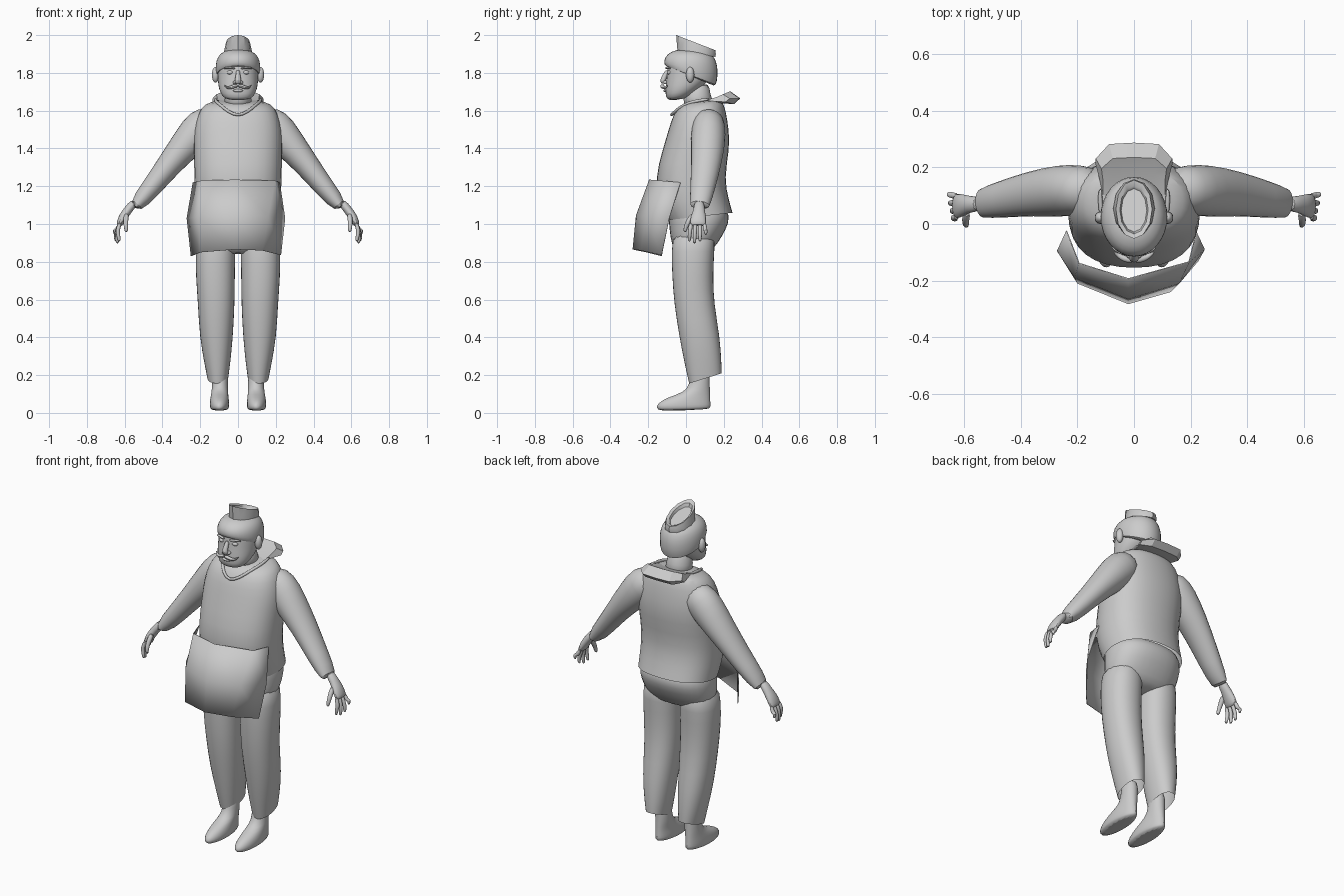
import bpy, bmesh, math
from mathutils import Vector

grey = bpy.data.materials.new("light_grey")
grey.diffuse_color = (0.6, 0.6, 0.6, 1)
SEG = 16


def finish(name, bm, subsurf=1, thick=0, angle=50):
    """Turn a bmesh into a shaded object."""
    bmesh.ops.recalc_face_normals(bm, faces=bm.faces)
    me = bpy.data.meshes.new(name)
    bm.to_mesh(me)
    bm.free()
    me.materials.append(grey)
    ob = bpy.data.objects.new(name, me)
    bpy.context.collection.objects.link(ob)
    if thick:
        ob.modifiers.new("thickness", 'SOLIDIFY').thickness = thick
    if subsurf:
        m = ob.modifiers.new("smooth", 'SUBSURF')
        m.levels = m.render_levels = subsurf
    bpy.ops.object.select_all(action='DESELECT')
    bpy.context.view_layer.objects.active = ob
    ob.select_set(True)
    bpy.ops.object.shade_smooth_by_angle(angle=math.radians(angle))
    return ob


def skin(name, rings, caps=(True, True), **kw):
    """Bridge closed rings of points into a surface."""
    bm = bmesh.new()
    vs = [[bm.verts.new(p) for p in r] for r in rings]
    n = len(vs[0])
    for a, b in zip(vs, vs[1:]):
        for i in range(n):
            j = (i + 1) % n
            bm.faces.new((a[i], a[j], b[j], b[i]))
    for cap, ring in zip(caps, (vs[0], vs[-1])):
        if cap:
            bm.faces.new(ring)
    return finish(name, bm, **kw)


def stack(name, levels, power=1.0, segs=SEG, **kw):
    """Rings given as (centre x, half width, front y, front z, back y, back z)."""
    rings = []
    for cx, hx, yf, zf, yb, zb in levels:
        ring = []
        for i in range(segs):
            a = 2 * math.pi * i / segs
            c, s = math.cos(a), math.sin(a)
            c = math.copysign(abs(c) ** power, c)
            s = math.copysign(abs(s) ** power, s)
            t = (s + 1) / 2
            ring.append((cx + hx * c, yf + (yb - yf) * t, zf + (zb - zf) * t))
        rings.append(ring)
    return skin(name, rings, **kw)


def limb(name, pts, side=1, ref=(0, 1, 0), segs=10, **kw):
    """Tube along points (x, y, z, radius across, radius along ref)."""
    P = [Vector((p[0] * side, p[1], p[2])) for p in pts]
    rings = []
    for i, p in enumerate(P):
        d = (P[min(i + 1, len(P) - 1)] - P[max(i - 1, 0)]).normalized()
        u = d.cross(Vector(ref)).normalized()
        v = u.cross(d)
        ring = []
        for k in range(segs):
            a = 2 * math.pi * k / segs
            ring.append(p + u * pts[i][3] * math.cos(a) + v * pts[i][4] * math.sin(a))
        rings.append(ring)
    return skin(name, rings, **kw)


def ball(name, loc, size, segs=14):
    bm = bmesh.new()
    bmesh.ops.create_uvsphere(bm, u_segments=segs, v_segments=8, radius=1)
    for v in bm.verts:
        v.co = Vector([c * s + l for c, s, l in zip(v.co, size, loc)])
    return finish(name, bm, subsurf=0)


# sweater body
stack("sweater", [
    (0, .225, -.10, 1.02, .25, 1.06), (0, .232, -.145, 1.10, .23, 1.13),
    (0, .235, -.17, 1.24, .205, 1.24), (0, .24, -.125, 1.40, .235, 1.40),
    (0, .24, -.095, 1.50, .23, 1.50), (0, .215, -.07, 1.58, .215, 1.59),
    (0, .185, -.035, 1.625, .20, 1.645), (0, .11, .005, 1.645, .17, 1.665)],
    power=.85, caps=(False, True))

# seat of the trousers
stack("trouser_seat", [
    (0, .16, -.04, .83, .13, .85), (0, .21, -.08, .89, .165, .89),
    (0, .222, -.09, .97, .215, .97), (0, .222, -.095, 1.03, .24, 1.04),
    (0, .21, -.10, 1.10, .20, 1.12)], power=.85)

for side, word in ((-1, "right"), (1, "left")):
    # trouser leg
    stack(word + "_trouser_leg", [
        (side * .107, .056, .015, .155, .19, .21), (side * .109, .068, -.005, .24, .19, .26),
        (side * .115, .09, -.037, .40, .182, .40), (side * .115, .099, -.065, .58, .15, .58),
        (side * .12, .105, -.075, .72, .145, .72), (side * .12, .108, -.08, .86, .152, .86),
        (side * .115, .10, -.07, .97, .16, .97)], power=.9, caps=(False, True))
    # foot
    stack(word + "_foot", [
        (side * .098, .044, -.145, .008, .125, .018), (side * .098, .052, -.16, .025, .134, .03),
        (side * .098, .053, -.155, .05, .132, .06), (side * .098, .048, -.10, .082, .13, .09),
        (side * .096, .044, -.01, .11, .128, .125), (side * .095, .042, .02, .15, .126, .16),
        (side * .095, .044, .03, .26, .13, .26)])
    # sleeve
    limb(word + "_sleeve", [
        (.12, .12, 1.565, .075, .075), (.19, .12, 1.52, .105, .092),
        (.262, .117, 1.435, .09, .095), (.36, .108, 1.32, .068, .082),
        (.46, .088, 1.19, .055, .068), (.553, .07, 1.08, .043, .052),
        (.54, .07, 1.095, .03, .036)], side, segs=14)
    # palm and wrist
    limb(word + "_palm", [
        (.545, .07, 1.12, .024, .03), (.582, .07, 1.075, .024, .03),
        (.607, .066, 1.04, .025, .043), (.625, .063, 1.005, .02, .046),
        (.632, .063, .99, .013, .042)], side)
    # fingers, from front to back
    for k, (y, yt, xt, zt) in enumerate(((.026, .018, .628, .905), (.05, .045, .637, .895),
                                         (.074, .074, .645, .905), (.097, .105, .651, .94))):
        limb(f"{word}_finger_{k + 1}", [
            (.622, y, 1.01, .012, .012), (.64, (y + yt) / 2, .965, .012, .012),
            (xt + .004, yt, zt + .03, .011, .011), (xt, yt, zt, .008, .008)], side, segs=8)
    limb(word + "_thumb", [
        (.59, .045, 1.055, .016, .018), (.595, .012, 1.015, .014, .015),
        (.593, -.003, .98, .012, .012), (.591, -.006, .955, .008, .008)], side, segs=8)

    # ear, eye, brow and moustache half
    ball(word + "_ear", (side * .119, .022, 1.79), (.02, .022, .042))
    ball(word + "_eye", (side * .042, -.087, 1.802), (.018, .014, .011))
    limb(word + "_brow", [
        (.014, -.104, 1.822, .006, .008), (.045, -.103, 1.83, .008, .009),
        (.08, -.08, 1.823, .004, .006)], side, segs=8)
    limb(word + "_moustache", [
        (0, -.124, 1.733, .008, .012), (.02, -.127, 1.73, .012, .013),
        (.045, -.118, 1.72, .009, .011), (.062, -.106, 1.723, .006, .007),
        (.072, -.098, 1.736, .002, .003)], side, segs=8)

# neck
stack("neck", [(0, .085, -.01, 1.60, .16, 1.64), (0, .068, -.015, 1.66, .125, 1.68),
               (0, .068, -.02, 1.72, .13, 1.76)])

# head
stack("head", [
    (0, .055, -.088, 1.652, -.01, 1.662), (0, .085, -.108, 1.668, .03, 1.68),
    (0, .104, -.112, 1.71, .08, 1.72), (0, .109, -.106, 1.76, .125, 1.76),
    (0, .111, -.102, 1.81, .145, 1.81), (0, .11, -.10, 1.85, .15, 1.85),
    (0, .085, -.07, 1.90, .12, 1.90)], power=.9)

# nose and lower lip
limb("nose", [(0, -.095, 1.815, .012, .012), (0, -.112, 1.785, .014, .012),
              (0, -.124, 1.76, .017, .02), (0, -.118, 1.742, .012, .018)],
     ref=(1, 0, 0), segs=10)
for s in (-1, 1):
    ball("nostril", (s * .016, -.108, 1.75), (.011, .014, .01))
ball("lower_lip", (0, -.108, 1.706), (.028, .012, .008))

# hair
stack("hair", [
    (0, .108, -.095, 1.84, .14, 1.735), (0, .118, -.112, 1.835, .162, 1.725),
    (0, .122, -.121, 1.855, .172, 1.785), (0, .119, -.115, 1.885, .17, 1.84),
    (0, .10, -.085, 1.912, .15, 1.895), (0, .05, -.03, 1.928, .10, 1.918)])

# side cap with sunken crown
stack("cap", [
    (0, .074, -.045, 1.915, .155, 1.885), (0, .073, -.047, 1.935, .158, 1.90),
    (0, .064, -.052, 2.0, .155, 1.92), (0, .05, -.035, 1.987, .135, 1.918),
    (0, .045, -.028, 1.965, .125, 1.91)], segs=12, subsurf=0, angle=35)

# neckline band
half = [(0, -.083, 1.572), (.05, -.062, 1.592), (.095, -.015, 1.632),
        (.122, .05, 1.652), (.118, .13, 1.662)]
line = [(-x, y, z) for x, y, z in half[:0:-1]] + half
limb("neckline_band", [p + (.009, .009) for p in line], ref=(0, 0, 1), segs=8)

# kerchief bunched behind the neck
rings = []
for t, dy, k in ((-1, -.045, .6), (-.65, -.005, 1), (0, 0, 1), (.65, -.005, 1), (1, -.045, .6)):
    prof = [(.10, 1.65, .11), (.18, 1.675, .11), (.235, 1.702, .115),
            (.287, 1.665, .135), (.255, 1.635, .135), (.17, 1.64, .12)]
    rings.append([(t * w, .14 + (y - .14) * (.8 + .2 * k) + dy * (y - .1) / .19,
                   1.663 + (z - 1.663) * k) for y, z, w in prof])
skin("kerchief", rings, subsurf=0, angle=30)

# apron: five columns by three rows
rows = [[(-.24, -.025, 1.22), (-.195, -.14, 1.23), (-.02, -.195, 1.235), (.195, -.135, 1.23), (.222, -.03, 1.22)],
        [(-.272, -.095, 1.03), (-.21, -.19, 1.04), (-.02, -.265, 1.045), (.16, -.21, 1.04), (.25, -.09, 1.03)],
        [(-.25, -.13, .83), (-.20, -.21, .85), (-.02, -.283, .865), (.13, -.24, .86), (.228, -.13, .835)]]
bm = bmesh.new()
grid = [[bm.verts.new(p) for p in r] for r in rows]
for a, b in zip(grid, grid[1:]):
    for i in range(4):
        bm.faces.new((a[i], a[i + 1], b[i + 1], b[i]))
finish("apron", bm, subsurf=0, thick=.004, angle=45)
